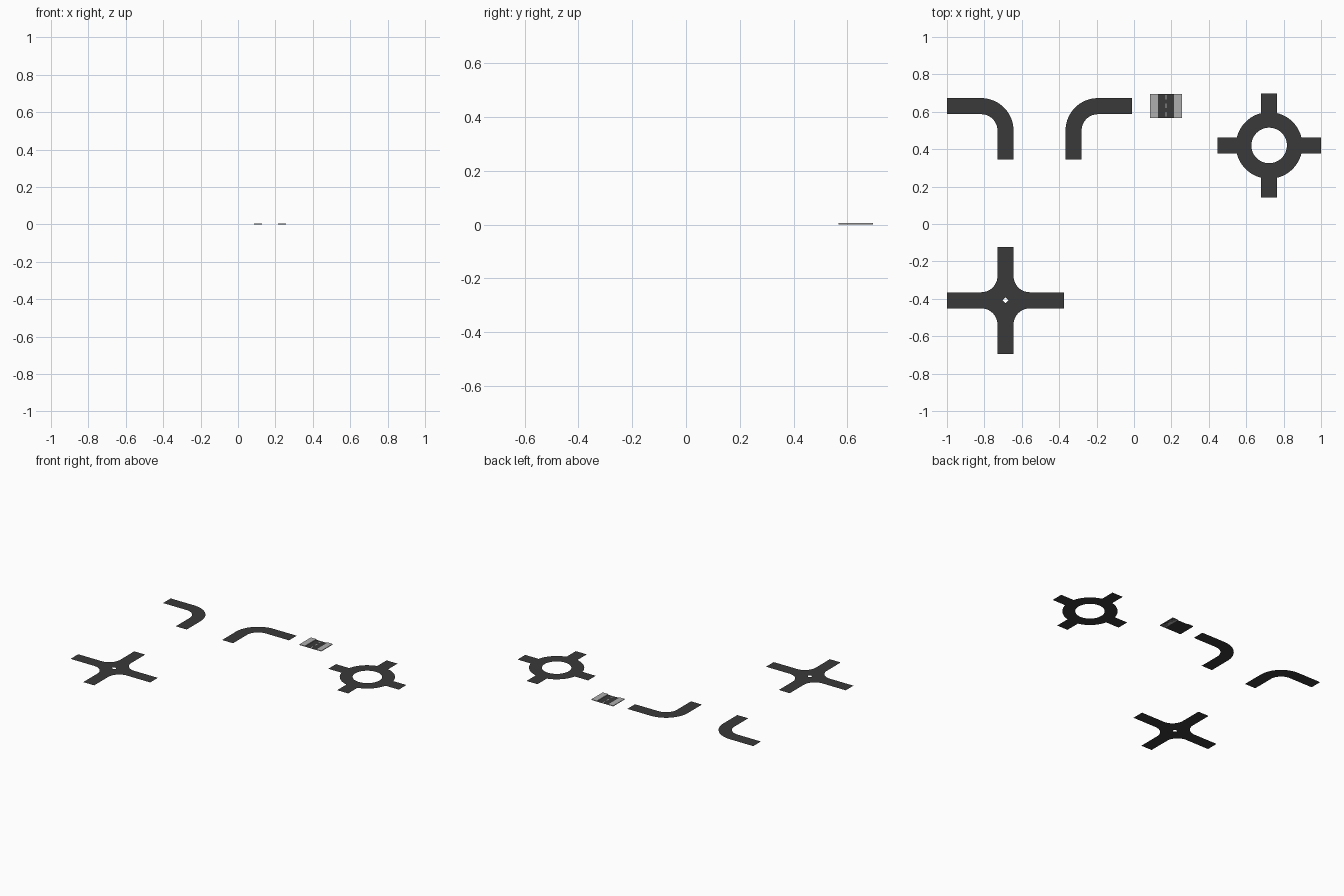
import bpy, bmesh, math

if "Cube" in bpy.data.objects:
    bpy.data.objects.remove(bpy.data.objects["Cube"])

HALF = 0.043          # half road width
ROAD_Z = 0.001


def material(name, value):
    m = bpy.data.materials.new(name)
    m.diffuse_color = (value, value, value, 1)
    m.use_nodes = True
    m.node_tree.nodes["Principled BSDF"].inputs["Base Color"].default_value = m.diffuse_color
    return m


asphalt = material("asphalt", 0.042)
concrete = material("concrete", 0.43)
paint = material("paint", 0.4)


def finish(bm, name, mat):
    mesh = bpy.data.meshes.new(name)
    bm.to_mesh(mesh)
    bm.free()
    mesh.materials.append(mat)
    obj = bpy.data.objects.new(name, mesh)
    bpy.context.collection.objects.link(obj)
    return obj


def add_strip(bm, left, right, z=ROAD_Z):
    """Flat ribbon between two edge lines, facing up."""
    a = [bm.verts.new((x, y, z)) for x, y in left]
    b = [bm.verts.new((x, y, z)) for x, y in right]
    for i in range(len(a) - 1):
        f = bm.faces.new((a[i], b[i], b[i + 1], a[i + 1]))
        f.normal_update()
        if f.normal.z < 0:
            f.normal_flip()


def add_rect(bm, x0, x1, y0, y1, z=ROAD_Z):
    add_strip(bm, [(x0, y0), (x1, y0)], [(x0, y1), (x1, y1)], z)


def add_bend(bm, cx, cy, sx, sy, long_x=0.313, long_y=0.286, radius=0.13, n=16):
    """Two arms leaving the corner (cx, cy) towards sx and sy, joined by an arc."""
    def edge(r, off):
        pts = [(long_x, off)]
        for i in range(n + 1):
            t = math.pi / 2 * i / n
            pts.append((radius - r * math.sin(t), radius - r * math.cos(t)))
        pts.append((off, long_y))
        return [(cx + sx * x, cy + sy * y) for x, y in pts]
    add_strip(bm, edge(radius + HALF, -HALF), edge(radius - HALF, HALF))


# Single bends, mirrored
for name, cx, sx in (("left_bend", -0.687, -1), ("right_bend", -0.323, 1)):
    bm = bmesh.new()
    add_bend(bm, cx, 0.63, sx, -1)
    finish(bm, name, asphalt)

# Crossroads: four bends sharing one centre
bm = bmesh.new()
for sx in (-1, 1):
    for sy in (-1, 1):
        add_bend(bm, -0.687, -0.408, sx, sy)
finish(bm, "crossroads", asphalt)

# Roundabout: ring and four arms
bm = bmesh.new()
cx, cy, arm, start, n = 0.7225, 0.42, 0.277, 0.17, 64


def circle(r):
    return [(cx + r * math.cos(2 * math.pi * i / n),
             cy + r * math.sin(2 * math.pi * i / n)) for i in range(n + 1)]


add_strip(bm, circle(0.178), circle(0.095))
for s in (-1, 1):
    add_rect(bm, cx + s * start, cx + s * arm, cy - HALF, cy + HALF)
    add_rect(bm, cx - HALF, cx + HALF, cy + s * start, cy + s * arm)
bmesh.ops.remove_doubles(bm, verts=bm.verts, dist=1e-5)
finish(bm, "roundabout", asphalt)

# Straight road
X, Y0, Y1 = 0.1715, 0.567, 0.695
bm = bmesh.new()
add_rect(bm, X - 0.086, X + 0.086, Y0, Y1)
finish(bm, "straight_road", asphalt)

# Raised pavements on both sides
for side, s in (("left", -1), ("right", 1)):
    bm = bmesh.new()
    bmesh.ops.create_cube(bm, size=1)
    for v in bm.verts:
        v.co = (X + s * 0.0645 + v.co.x * 0.043,
                (Y0 + Y1) / 2 + v.co.y * (Y1 - Y0),
                ROAD_Z + (v.co.z + 0.5) * 0.005)
    finish(bm, side + "_pavement", concrete)

# Centre line dashes
bm = bmesh.new()
for y0, y1 in ((0.575, 0.60), (0.62, 0.645), (0.665, 0.69)):
    add_rect(bm, X - 0.003, X + 0.003, y0, y1, ROAD_Z + 0.0008)
finish(bm, "lane_dashes", paint)

# Stand everything on the ground plane
for obj in bpy.context.scene.objects:
    obj.location.z = -ROAD_Z
